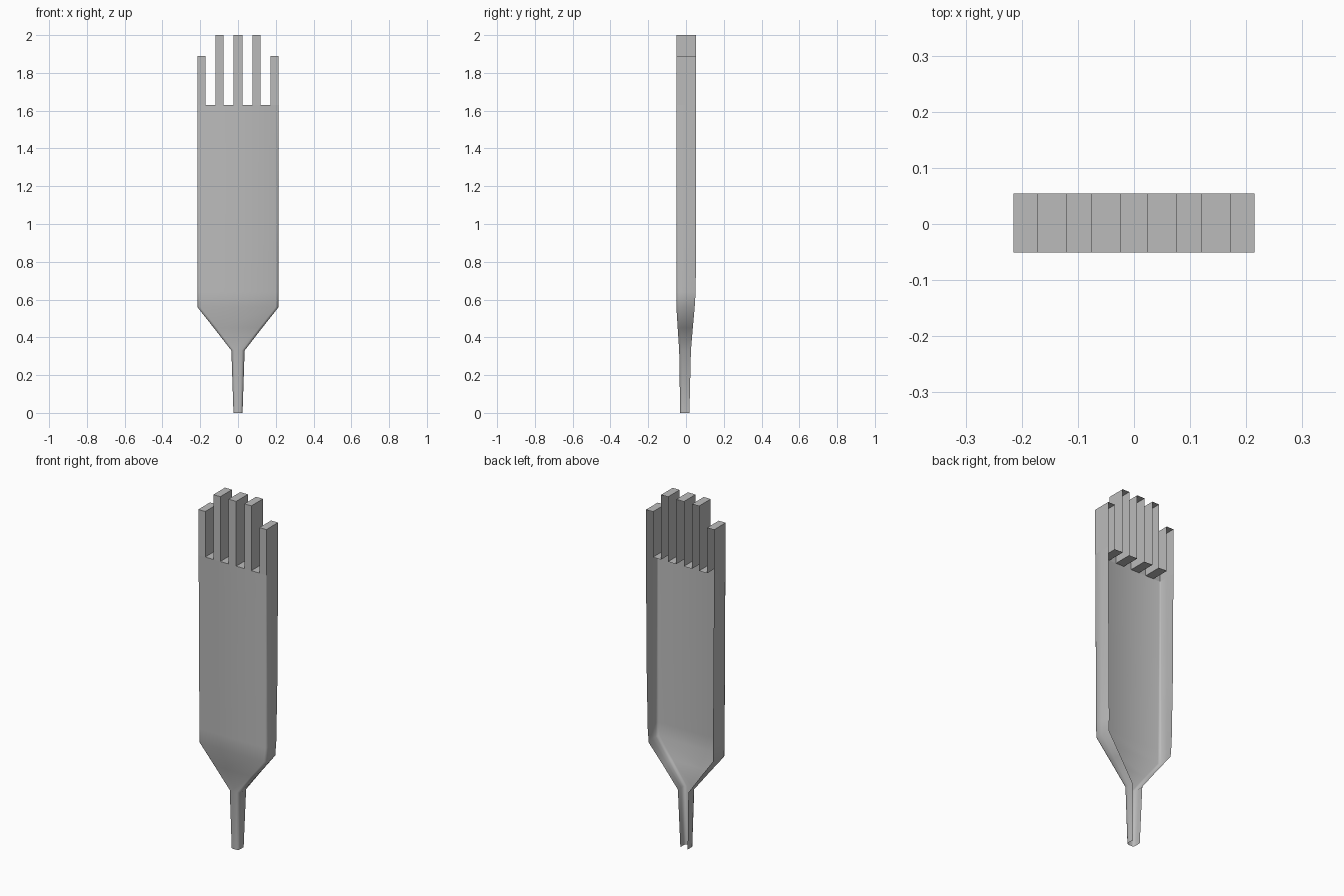
import bpy
import bmesh

cube = bpy.data.objects.get("Cube")
if cube:
    bpy.data.objects.remove(cube, do_unlink=True)

grey = bpy.data.materials.new("plain grey")
grey.use_nodes = True
colour = (0.5, 0.5, 0.5, 1)
grey.diffuse_color = colour
grey.node_tree.nodes["Principled BSDF"].inputs["Base Color"].default_value = colour

FRONT, BACK, NOTCH = -0.051, 0.054, 1.63


def finish(bm, name, angle):
    mesh = bpy.data.meshes.new(name)
    bm.to_mesh(mesh)
    bm.free()
    mesh.materials.append(grey)
    obj = bpy.data.objects.new(name, mesh)
    bpy.context.collection.objects.link(obj)
    bpy.ops.object.select_all(action="DESELECT")
    obj.select_set(True)
    bpy.context.view_layer.objects.active = obj
    bpy.ops.object.shade_smooth_by_angle(angle=angle)


def section(z, width, rim, front, back, chamfer):
    """Open channel outline, running from the left rim round the front."""
    half = [(rim, back), (width, (front + back) / 2),
            (width, front + chamfer), (width - chamfer * 0.3, front + chamfer * 0.3),
            (width - chamfer, front)]
    return [(x, y, z) for x, y in half] + [(-x, y, z) for x, y in reversed(half)]


# Hollow blade and handle, open along the back and at the foot
levels = [
    (0, 0.024, 0.023, -0.031, 0.018, 0.012),
    (0.33, 0.035, 0.033, -0.036, 0.026, 0.016),
    (0.45, 0.128, 0.12, -0.044, 0.036, 0.016),
    (0.56, 0.215, 0.203, FRONT, 0.046, 0.016),
    (0.64, 0.215, 0.206, FRONT, 0.051, 0.014),
    (1.0, 0.215, 0.211, FRONT, BACK, 0.01),
    (NOTCH, 0.215, 0.215, FRONT, BACK, 0.004),
]
bm = bmesh.new()
rings = [[bm.verts.new(p) for p in section(*level)] for level in levels]
for low, high in zip(rings, rings[1:]):
    for i in range(len(low) - 1):
        bm.faces.new((low[i + 1], low[i], high[i], high[i + 1]))
finish(bm, "blade_and_handle", 0.9)

# Ledges closing the notches between the tines
tines = [(-0.215, -0.171, 1.89), (-0.12, -0.076, 2), (-0.024, 0.024, 2),
         (0.076, 0.12, 2), (0.171, 0.215, 1.89)]
bm = bmesh.new()
for left, right in zip(tines, tines[1:]):
    a, b = left[1], right[0]
    bm.faces.new([bm.verts.new((x, y, NOTCH)) for x, y in
                  ((a, FRONT), (b, FRONT), (b, BACK), (a, BACK))])
finish(bm, "notch_ledges", 0.5)

# Tines are hollow, with a front, two sides and a cap
for number, (a, b, top) in enumerate(tines, 1):
    bm = bmesh.new()
    base = [bm.verts.new((x, y, NOTCH)) for x, y in
            ((a, BACK), (a, FRONT), (b, FRONT), (b, BACK))]
    cap = [bm.verts.new((v.co.x, v.co.y, top)) for v in base]
    for i in range(3):
        bm.faces.new((base[i], base[i + 1], cap[i + 1], cap[i]))
    bm.faces.new(cap)
    finish(bm, f"tine_{number}", 0.5)
